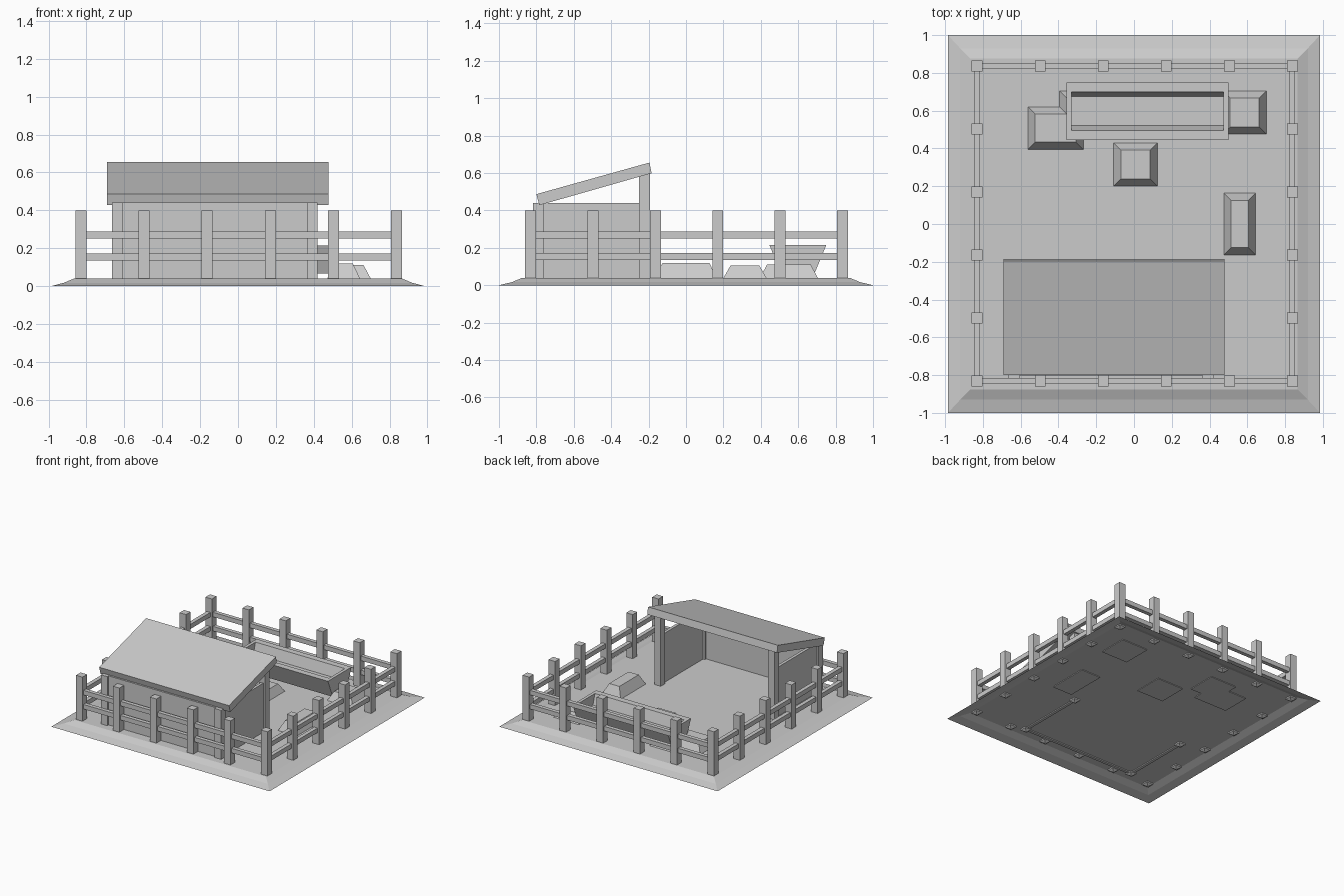
import bpy, bmesh, math
from mathutils import Vector

cube = bpy.data.objects.get("Cube")
if cube:
    bpy.data.objects.remove(cube, do_unlink=True)

grey = bpy.data.materials.new("plain_grey")
grey.use_nodes = True
grey.diffuse_color = (0.6, 0.6, 0.6, 1)
grey.node_tree.nodes["Principled BSDF"].inputs["Base Color"].default_value = (0.6, 0.6, 0.6, 1)


def finish(name, bm, recalc=True):
    if recalc:
        bmesh.ops.recalc_face_normals(bm, faces=bm.faces)
    mesh = bpy.data.meshes.new(name)
    bm.to_mesh(mesh)
    bm.free()
    mesh.materials.append(grey)
    obj = bpy.data.objects.new(name, mesh)
    bpy.context.collection.objects.link(obj)
    return obj


def rect(cx, cy, hx, hy, z):
    return [(cx + sx * hx, cy + sy * hy, z) for sx, sy in ((-1, -1), (1, -1), (1, 1), (-1, 1))]


def stack(name, loops, bottom=True):
    """Skin a list of four-sided loops from bottom to top."""
    bm = bmesh.new()
    rows = [[bm.verts.new(p) for p in loop] for loop in loops]
    for low, high in zip(rows, rows[1:]):
        for i in range(4):
            j = (i + 1) % 4
            bm.faces.new((low[i], low[j], high[j], high[i]))
    bm.faces.new(rows[-1])
    if bottom:
        bm.faces.new(rows[0][::-1])
    return finish(name, bm, recalc=False)


def box(name, x0, x1, y0, y1, z0, z1):
    cx, cy, hx, hy = (x0 + x1) / 2, (y0 + y1) / 2, (x1 - x0) / 2, (y1 - y0) / 2
    return stack(name, [rect(cx, cy, hx, hy, z0), rect(cx, cy, hx, hy, z1)])


def post(name, x, y, top, half=0.029):
    """Square post with a short tapered foot."""
    return stack(name, [rect(x, y, half * 0.3, half * 0.3, 0.018),
                        rect(x, y, half, half, 0.03), rect(x, y, half, half, top)])


# Ground: open shell with sloping rim
stack("ground", [rect(0, 0, 0.985, 1.0, 0), rect(0, 0, 0.92, 0.93, 0.017),
                 rect(0, 0, 0.865, 0.875, 0.04)], bottom=False)

# Fence posts
F = 0.834
steps = [-F + i * 2 * F / 5 for i in range(6)]
for x in steps:
    for y in steps:
        if F - max(abs(x), abs(y)) < 0.01:
            post("fence_post", x + 0.004, y + 0.003, 0.40)

# Fence rails
for z in (0.135, 0.25):
    for s in (-1, 1):
        c = s * F + 0.003
        box("fence_rail_across", -F, F, c - 0.016, c + 0.016, z, z + 0.037)
        box("fence_rail_along", c - 0.016, c + 0.016, -F, F, z, z + 0.037)

# Shelter: posts and three walls, open to the back
left, right, front, back = 0.392, -0.635, -0.79, -0.222
for x in (left, right):
    post("shelter_front_post", x, front, 0.44)
    post("shelter_back_post", x, back, 0.60)
    box("shelter_side_wall", x - 0.012, x + 0.012, front, back, 0.032, 0.44)
box("shelter_front_wall", right, left, front - 0.012, front + 0.012, 0.032, 0.44)

# Sloping roof slab
profile = [(-0.784, 0.428), (-0.184, 0.599), (-0.195, 0.656), (-0.80, 0.487)]
stack("shelter_roof", [[(x, y, z) for y, z in profile] for x in (-0.692, 0.479)])

# Feeding trough: tapered body with a hollow
tx, ty = 0.071, 0.598
stack("trough", [rect(tx, ty, 0.428, 0.09, 0.065), rect(tx, ty, 0.428, 0.152, 0.215),
                 rect(tx, ty, 0.403, 0.102, 0.215), rect(tx, ty, 0.403, 0.076, 0.13)])

# Low mounds: centre, half size and height
for cx, cy, hx, hy, top in ((-0.415, 0.508, 0.152, 0.118, 0.11),
                            (-0.28, 0.59, 0.12, 0.12, 0.11),
                            (0.586, 0.59, 0.12, 0.12, 0.11),
                            (0.56, 0.0, 0.089, 0.168, 0.12),
                            (0.008, 0.315, 0.121, 0.12, 0.105)):
    stack("mound", [rect(cx, cy, hx, hy, 0.03),
                    rect(cx, cy, hx - 0.043, hy - 0.043, top)])
